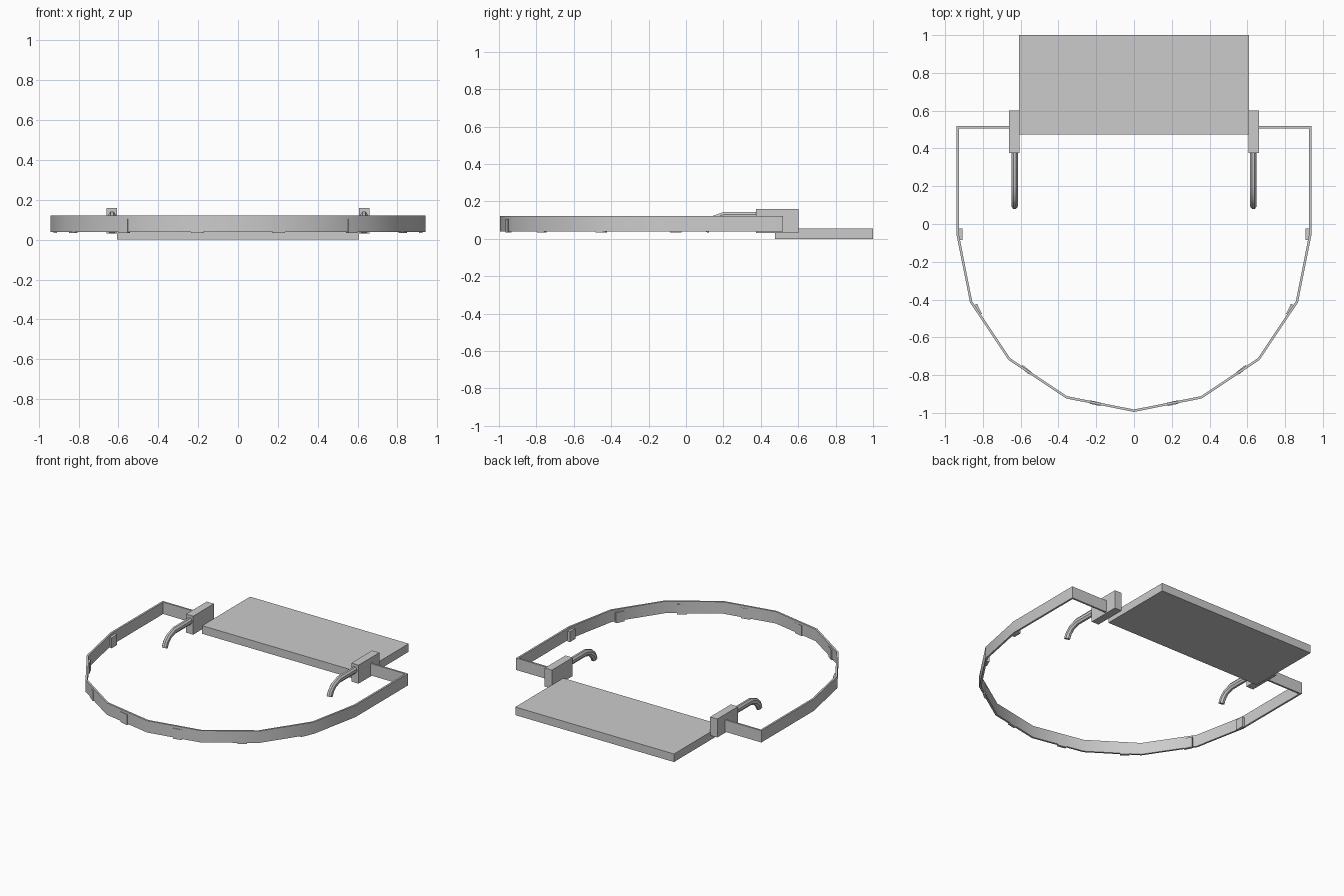
import bpy, bmesh, math
from mathutils import Vector

if "Cube" in bpy.data.objects:
    bpy.data.objects.remove(bpy.data.objects["Cube"])

CY = -0.055  # centre of the rounded front


def finish(name, bm, smooth=True):
    bmesh.ops.recalc_face_normals(bm, faces=bm.faces[:])
    me = bpy.data.meshes.new(name)
    bm.to_mesh(me)
    bm.free()
    ob = bpy.data.objects.new(name, me)
    bpy.context.collection.objects.link(ob)
    bpy.context.view_layer.objects.active = ob
    ob.select_set(True)
    if smooth:
        bpy.ops.object.shade_smooth_by_angle(angle=math.radians(35))
    ob.select_set(False)
    return ob


def box(name, lo, hi, loc=(0, 0, 0), rot=0.0):
    bm = bmesh.new()
    bmesh.ops.create_cube(bm, size=1)
    for v in bm.verts:
        v.co = Vector([l + (c + 0.5) * (h - l) for l, h, c in zip(lo, hi, v.co)])
    ob = finish(name, bm, False)
    ob.location = loc
    ob.rotation_euler.z = rot
    return ob


def loft(name, rings):
    bm = bmesh.new()
    loops = [[bm.verts.new(p) for p in r] for r in rings]
    n = len(loops[0])
    for a, b in zip(loops, loops[1:]):
        for i in range(n):
            j = (i + 1) % n
            bm.faces.new((a[i], a[j], b[j], b[i]))
    bm.faces.new(loops[0])
    bm.faces.new(loops[-1])
    return finish(name, bm)


# flat plate at the back
box("back_plate", (-0.608, 0.475, 0), (0.608, 1.0, 0.056))


# thin upright band: arms at the back, straight sides, rounded front
def band_path(r, back):
    arc = [(r * math.cos(a), CY + r * math.sin(a))
           for a in (-math.pi * i / 8 for i in range(9))]
    return [(0.65, back), (r, back)] + arc + [(-r, back), (-0.65, back)]


outer = band_path(0.94, 0.518)
inner = band_path(0.927, 0.505)
loft("hoop_band", [[(*o, 0.04), (*o, 0.122), (*i, 0.122), (*i, 0.04)]
                   for o, i in zip(outer, inner)])

# small pads spaced around the inside of the band
for k in range(8):
    a = -math.pi * k / 7
    r = 0.917
    box("inner_pad", (-0.009, -0.03, 0.033), (0.009, 0.03, 0.105),
        (r * math.cos(a), CY + r * math.sin(a), 0), a)

# hinge blocks and curved levers on both sides
lever_path = [(0.38, 0.12, 0), (0.20, 0.12, 10), (0.145, 0.10, 35),
              (0.115, 0.072, 58), (0.10, 0.04, 68)]
for s, side in ((1, "right"), (-1, "left")):
    x0, x1 = sorted((s * 0.606, s * 0.661))
    box("hinge_block_" + side, (x0, 0.375, 0.032), (x1, 0.602, 0.16))
    rings = []
    for y, z, ang in lever_path:
        t = math.radians(ang)
        ring = []
        for i in range(8):
            p = math.pi * (i + 0.5) / 4
            u, w = 0.018 * math.cos(p), 0.024 * math.sin(p)
            ring.append((s * 0.632 + u, y - w * math.sin(t), z + w * math.cos(t)))
        rings.append(ring)
    loft("lever_" + side, rings)
